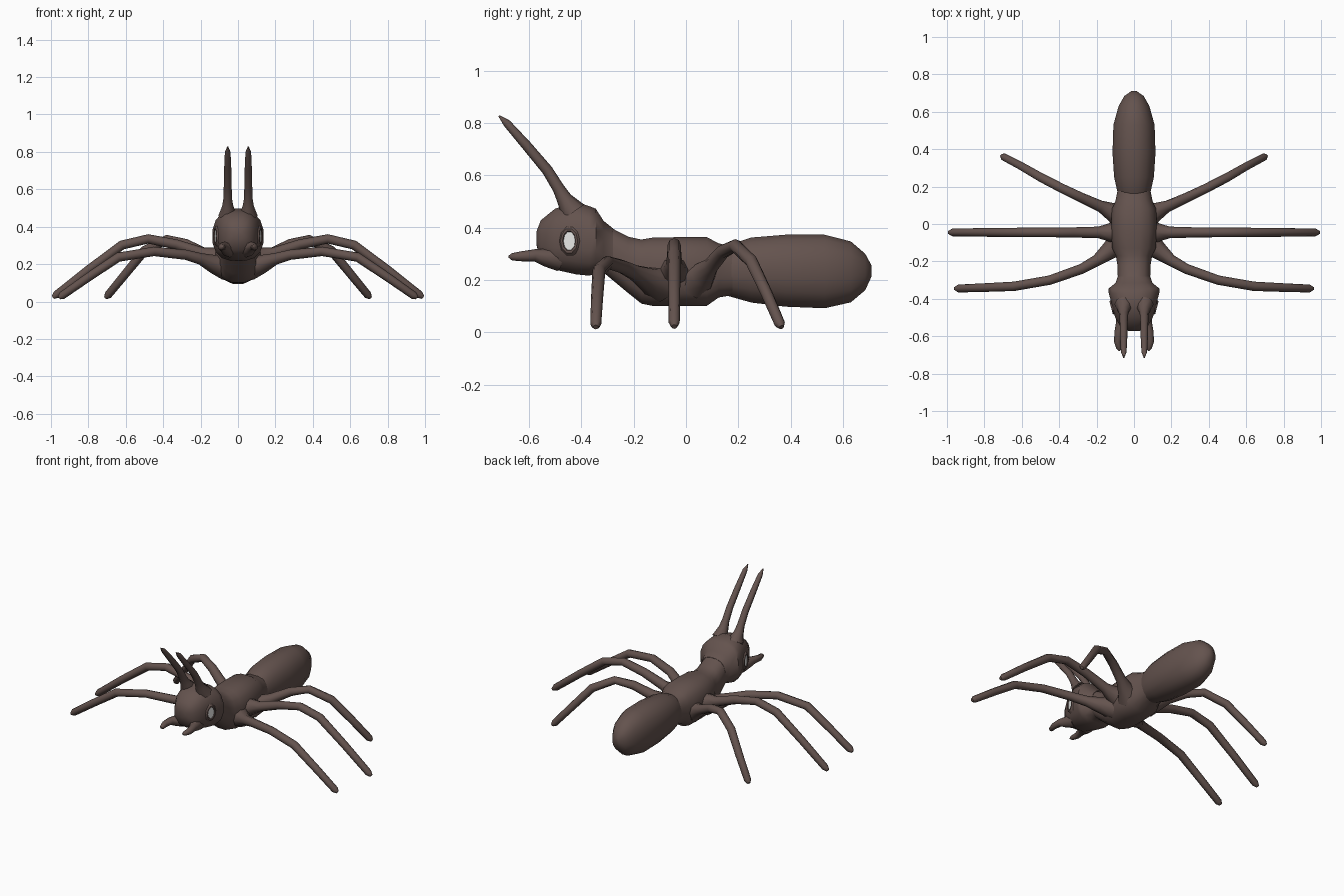
import bpy, bmesh, math
from mathutils import Vector


def material(name, rgb):
    m = bpy.data.materials.new(name)
    m.diffuse_color = (*rgb, 1)
    return m


BROWN = material("dark brown", (0.127, 0.086, 0.076))
WHITE = material("eye white", (0.85, 0.85, 0.83))


def finish(bm, name, mat, angle=50):
    bmesh.ops.recalc_face_normals(bm, faces=bm.faces)
    me = bpy.data.meshes.new(name)
    bm.to_mesh(me)
    bm.free()
    me.materials.append(mat)
    ob = bpy.data.objects.new(name, me)
    bpy.context.collection.objects.link(ob)
    bpy.ops.object.select_all(action='DESELECT')
    ob.select_set(True)
    bpy.context.view_layer.objects.active = ob
    bpy.ops.object.shade_smooth_by_angle(angle=math.radians(angle))
    return ob


def skin(name, rings, mat=BROWN):
    """Join rings of points into a closed, capped surface."""
    bm = bmesh.new()
    loops = [[bm.verts.new(p) for p in r] for r in rings]
    n = len(loops[0])
    for a, b in zip(loops, loops[1:]):
        for i in range(n):
            j = (i + 1) % n
            bm.faces.new((a[i], a[j], b[j], b[i]))
    bm.faces.new(loops[0])
    bm.faces.new(loops[-1])
    return finish(bm, name, mat)


def body(name, stations, power, n=16):
    """Stations are (y, bottom, top, half width)."""
    rings = []
    for y, lo, hi, w in stations:
        ring = []
        for i in range(n):
            t = 2 * math.pi * (i + 0.5) / n
            c, s = math.cos(t), math.sin(t)
            c = math.copysign(abs(c) ** (2 / power), c)
            s = math.copysign(abs(s) ** (2 / power), s)
            ring.append((w * c, y, (lo + hi) / 2 + (hi - lo) / 2 * s))
        rings.append(ring)
    return skin(name, rings)


def tube(name, path, radii, side, n=8):
    """Tapered limb along a path, mirrored by side."""
    pts = [Vector((p[0] * side, p[1], p[2])) for p in path]
    rings = []
    for k, p in enumerate(pts):
        d = (pts[min(k + 1, len(pts) - 1)] - pts[max(k - 1, 0)]).normalized()
        ref = Vector((0, 1, 0)) if abs(d.y) < 0.75 else Vector((1, 0, 0))
        u = d.cross(ref).normalized()
        v = d.cross(u)
        rings.append([p + radii[k] * (math.cos(a) * u + math.sin(a) * v)
                      for a in (2 * math.pi * i / n for i in range(n))])
    return skin(name, rings)


# Head, with the narrow neck behind it
head = body("head", [
    (-0.572, 0.335, 0.385, 0.03), (-0.555, 0.275, 0.43, 0.07),
    (-0.50, 0.238, 0.475, 0.102), (-0.42, 0.220, 0.500, 0.123),
    (-0.37, 0.215, 0.485, 0.137), (-0.345, 0.222, 0.475, 0.138),
    (-0.315, 0.225, 0.428, 0.10), (-0.28, 0.21, 0.40, 0.088)], 2.6)

# Thorax
body("thorax", [
    (-0.33, 0.24, 0.42, 0.08), (-0.28, 0.198, 0.398, 0.088),
    (-0.22, 0.148, 0.367, 0.090), (-0.17, 0.108, 0.357, 0.098),
    (-0.13, 0.100, 0.364, 0.118), (-0.04, 0.100, 0.366, 0.125),
    (0.08, 0.100, 0.366, 0.120), (0.125, 0.132, 0.342, 0.100),
    (0.20, 0.145, 0.325, 0.085)], 2.6)

# Abdomen
body("abdomen", [
    (0.12, 0.150, 0.315, 0.075), (0.18, 0.132, 0.342, 0.092),
    (0.25, 0.112, 0.365, 0.108), (0.38, 0.096, 0.376, 0.117),
    (0.53, 0.090, 0.376, 0.112), (0.63, 0.113, 0.350, 0.084),
    (0.685, 0.160, 0.302, 0.052), (0.710, 0.215, 0.255, 0.015)], 2.2)

LEGS = {
    "front_leg": [(0.07, -0.10, 0.19), (0.13, -0.14, 0.20), (0.20, -0.195, 0.228),
                  (0.28, -0.24, 0.25), (0.45, -0.30, 0.268), (0.64, -0.333, 0.237),
                  (0.80, -0.34, 0.13), (0.94, -0.345, 0.032), (0.957, -0.345, 0.02)],
    "middle_leg": [(0.07, -0.045, 0.23), (0.13, -0.045, 0.24), (0.19, -0.045, 0.258),
                   (0.33, -0.045, 0.305), (0.48, -0.045, 0.335), (0.62, -0.045, 0.302),
                   (0.80, -0.045, 0.17), (0.97, -0.045, 0.037), (0.99, -0.045, 0.022)],
    "rear_leg": [(0.07, 0.04, 0.20), (0.12, 0.065, 0.22), (0.18, 0.095, 0.255),
                 (0.28, 0.14, 0.308), (0.38, 0.188, 0.332), (0.50, 0.25, 0.272),
                 (0.60, 0.308, 0.15), (0.695, 0.358, 0.034), (0.708, 0.365, 0.02)],
}
LEG_RADII = [0.075, 0.050, 0.031, 0.027, 0.025, 0.025, 0.023, 0.021, 0.010]

for side, tag in ((1, "right"), (-1, "left")):
    # Legs flare where they meet the thorax
    for name, path in LEGS.items():
        tube(f"{name}_{tag}", path, LEG_RADII, side)

    # Antennae
    tube(f"antenna_{tag}",
         [(0.055, -0.43, 0.46), (0.055, -0.465, 0.51), (0.055, -0.487, 0.55),
          (0.055, -0.53, 0.62), (0.055, -0.61, 0.715), (0.055, -0.685, 0.80),
          (0.055, -0.715, 0.828)],
         [0.05, 0.030, 0.023, 0.021, 0.019, 0.015, 0.003], side)

    # Mandibles
    tube(f"mandible_{tag}",
         [(0.045, -0.49, 0.285), (0.065, -0.54, 0.287), (0.082, -0.58, 0.295),
          (0.088, -0.63, 0.291), (0.080, -0.665, 0.289), (0.076, -0.678, 0.290)],
         [0.05, 0.034, 0.023, 0.019, 0.014, 0.004], side)

    # Eyes: a thin plate and a raised rim following the slanted cheek
    deps = bpy.context.evaluated_depsgraph_get()
    origin = Vector((side * 0.5, -0.445, 0.35))
    hit, spot, normal, _ = head.ray_cast(origin, Vector((-side, 0, 0)), depsgraph=deps)
    if normal.x * side < 0:
        normal = -normal
    across = Vector((0, 0, 1)).cross(normal).normalized()
    up = normal.cross(across)

    def oval(a, b, lift, n=10):
        return [spot + normal * lift + across * a * math.cos(2 * math.pi * i / n)
                + up * b * math.sin(2 * math.pi * i / n) for i in range(n)]

    skin(f"eye_{tag}", [oval(0.024, 0.037, -0.003), oval(0.024, 0.037, 0.004)], WHITE)
    skin(f"eye_rim_{tag}", [oval(0.046, 0.060, -0.006), oval(0.034, 0.048, 0.008),
                            oval(0.026, 0.039, 0.008), oval(0.022, 0.035, 0.002),
                            oval(0.020, 0.033, -0.006)])
